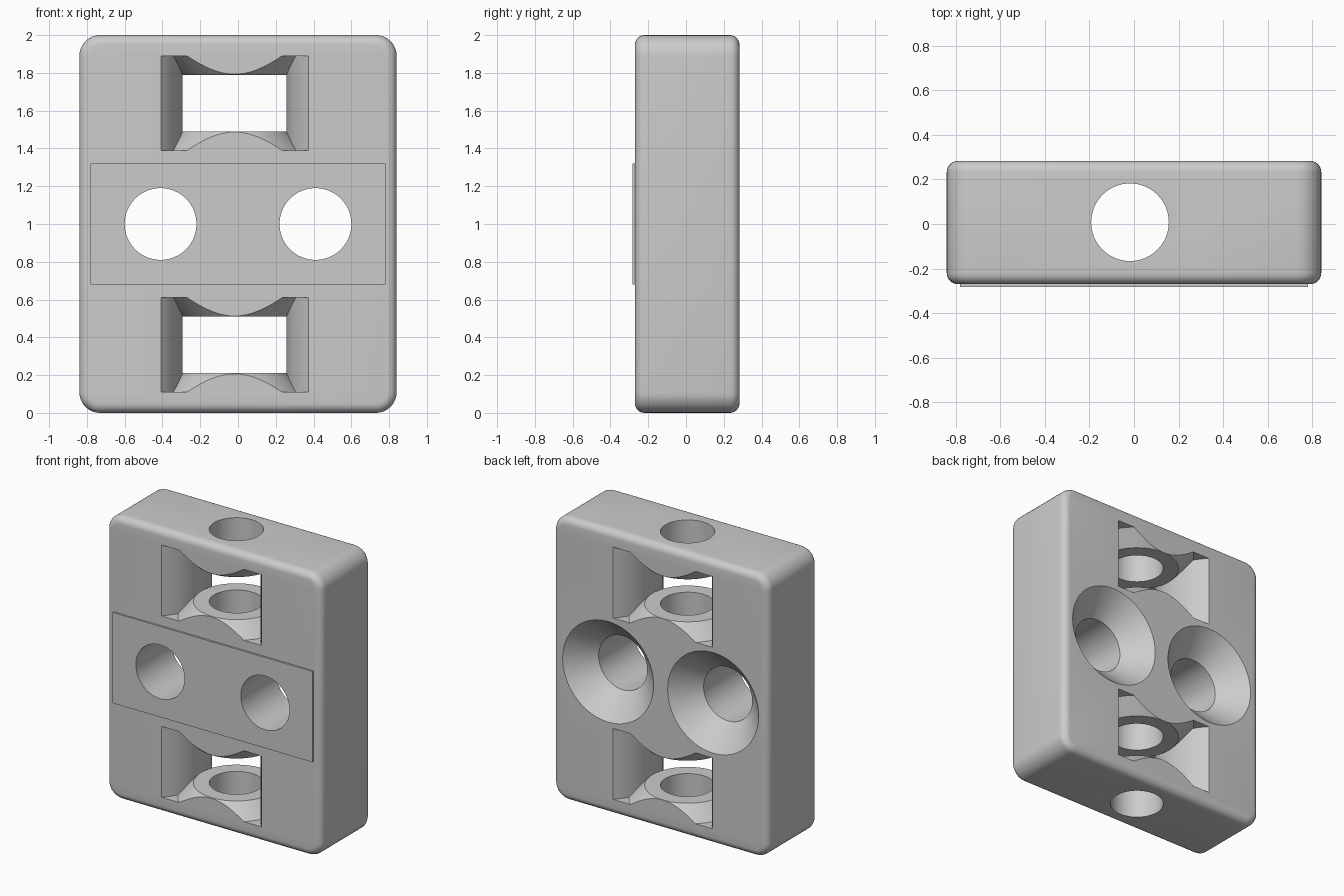
import bpy, bmesh, math
from mathutils import Matrix, Vector

if "Cube" in bpy.data.objects:
    bpy.data.objects.remove(bpy.data.objects["Cube"])

grey = bpy.data.materials.new("plain grey")
grey.use_nodes = True
grey.diffuse_color = (0.6, 0.6, 0.6, 1)
grey.node_tree.nodes["Principled BSDF"].inputs["Base Color"].default_value = grey.diffuse_color

CX, CY = -0.018, 0.008       # axis of the long vertical bore
FRONT, BACK = -0.27, 0.283


def make(name, bm, helper=False):
    bmesh.ops.recalc_face_normals(bm, faces=bm.faces)
    mesh = bpy.data.meshes.new(name)
    bm.to_mesh(mesh)
    bm.free()
    mesh.materials.append(grey)
    ob = bpy.data.objects.new(name, mesh)
    bpy.context.collection.objects.link(ob)
    ob.hide_render = helper
    return ob


def box(lo, hi):
    bm = bmesh.new()
    bmesh.ops.create_cube(bm, size=1)
    lo, hi = Vector(lo), Vector(hi)
    for v in bm.verts:
        v.co = (lo + hi) / 2 + v.co * (hi - lo)
    return bm


def lathe(profile, axis_matrix, sides=64):
    """Closed solid of revolution from (radius, height) rings."""
    bm = bmesh.new()
    rings = [[bm.verts.new((r * math.cos(2 * math.pi * i / sides),
                            r * math.sin(2 * math.pi * i / sides), h))
              for i in range(sides)] for r, h in profile]
    for a, b in zip(rings, rings[1:]):
        for i in range(sides):
            j = (i + 1) % sides
            bm.faces.new((a[i], a[j], b[j], b[i]))
    bm.faces.new(rings[0])
    bm.faces.new(rings[-1])
    bm.transform(axis_matrix)
    return bm


def cut(ob, tool):
    mod = ob.modifiers.new("cut", "BOOLEAN")
    mod.operation, mod.solver, mod.object = "DIFFERENCE", "EXACT", tool
    bpy.context.view_layer.objects.active = ob
    bpy.ops.object.modifier_apply(modifier=mod.name)


# Rounded block: wide corner rounding, then softer front and back rims
bm = box((-0.84, FRONT, 0), (0.84, BACK, 2))
corners = [e for e in bm.edges if abs(e.verts[0].co.y - e.verts[1].co.y) > 0.1]
bmesh.ops.bevel(bm, geom=corners, offset=0.11, segments=8, profile=0.5, affect="EDGES")
rims = [e for e in bm.edges if abs(e.verts[0].co.y - e.verts[1].co.y) < 0.01]
bmesh.ops.bevel(bm, geom=rims, offset=0.05, segments=6, profile=0.5, affect="EDGES")
block = make("block", bm)

# Thin raised plate on the front
plate = make("front_plate", box((-0.78, -0.283, 0.68), (0.78, FRONT, 1.32)))

tools = []


def window(z0, z1):
    """Opening with bulging side walls and conical collars above and below."""
    half, waist, depth = 0.39, 0.275, (BACK - FRONT) / 2
    sag = half - waist
    rad = (depth ** 2 + sag ** 2) / (2 * sag)
    bm = bmesh.new()
    ys = [-depth + 2 * depth * i / 24 for i in range(25)]
    side = [(waist + rad - math.sqrt(rad ** 2 - y * y), y) for y in ys]
    side = [(half, -depth - 0.1)] + side + [(half, depth + 0.1)]
    outline = side + [(-x, y) for x, y in reversed(side)]
    face = bm.faces.new([bm.verts.new((CX + x, CY + y, z0)) for x, y in outline])
    ext = bmesh.ops.extrude_face_region(bm, geom=[face])
    up = [v for v in ext["geom"] if isinstance(v, bmesh.types.BMVert)]
    bmesh.ops.translate(bm, verts=up, vec=(0, 0, z1 - z0))
    tool = make("window_cutter", bm, True)
    for z, s in ((z0, 1), (z1, -1)):
        collar = [(0.395, -0.02 * s), (0.275, 0.1 * s)]
        cone = make("collar_shape", lathe(collar, Matrix.Translation((CX, CY, z))), True)
        cut(tool, cone)
        bpy.data.objects.remove(cone)
    tools.append(tool)


window(0.11, 0.61)
window(1.39, 1.89)

# Long vertical bore
tools.append(make("bore_cutter", lathe([(0.174, -0.1), (0.174, 2.1)],
                                       Matrix.Translation((CX, CY, 0))), True))

# Screw holes, countersunk at the back (height runs towards +y)
turn = Matrix.Rotation(-math.pi / 2, 4, "X")
sink = [(0.19, -0.5), (0.19, BACK - 0.165), (0.355, BACK), (0.365, BACK + 0.01)]
for x in (-0.41, 0.41):
    tool = make("screw_hole_cutter", lathe(sink, Matrix.Translation((x, 0, 1)) @ turn), True)
    cut(plate, tool)
    tools.append(tool)

for tool in tools:
    cut(block, tool)
    bpy.data.objects.remove(tool)

for ob in (block, plate):
    bpy.ops.object.select_all(action="DESELECT")
    ob.select_set(True)
    bpy.context.view_layer.objects.active = ob
    bpy.ops.object.shade_smooth_by_angle(angle=math.radians(30))
